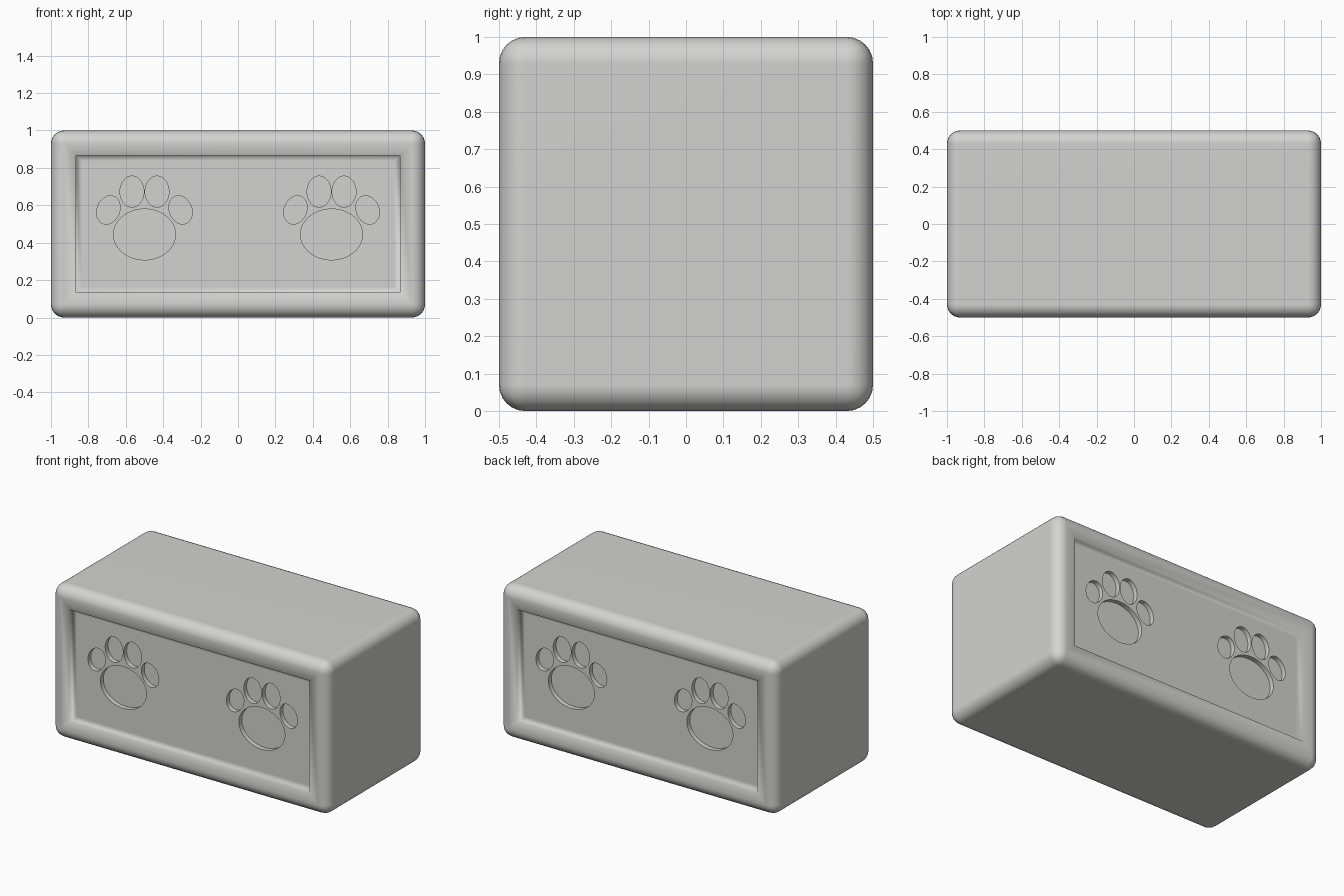
import bpy, bmesh, math
from mathutils import Matrix

if "Cube" in bpy.data.objects:
    bpy.data.objects.remove(bpy.data.objects["Cube"], do_unlink=True)

ROUND, RIM, PANEL_DEPTH, PAW_DEPTH = 0.07, 0.064, 0.032, 0.03

grey = bpy.data.materials.new("warm grey")
grey.use_nodes = True
colour = (0.65, 0.65, 0.635, 1)
grey.diffuse_color = colour
grey.node_tree.nodes["Principled BSDF"].inputs["Base Color"].default_value = colour


def make_object(name, bm):
    mesh = bpy.data.meshes.new(name)
    bm.to_mesh(mesh)
    bm.free()
    mesh.materials.append(grey)
    obj = bpy.data.objects.new(name, mesh)
    bpy.context.collection.objects.link(obj)
    return obj


# Rounded block
bm = bmesh.new()
bmesh.ops.create_cube(bm, size=1, matrix=Matrix.Translation((0, 0, 0.5)) @ Matrix.Diagonal((2, 1, 1, 1)))
bmesh.ops.bevel(bm, geom=bm.edges[:], offset=ROUND, segments=6, profile=0.5, affect='EDGES')

# Shallow sunken panel with a flat rim on the front and the back
for side in (-1, 1):
    face = next(f for f in bm.faces if f.normal.y * side > 0.99 and f.calc_area() > 1)
    bmesh.ops.inset_individual(bm, faces=[face], thickness=RIM, use_even_offset=True)
    bmesh.ops.inset_individual(bm, faces=[face], thickness=0.0001, use_even_offset=True)
    bmesh.ops.translate(bm, verts=face.verts[:], vec=(0, -side * PANEL_DEPTH, 0))
    # Narrow border that keeps the middle of the panel flat
    bmesh.ops.inset_individual(bm, faces=[face], thickness=0.03, use_even_offset=True)
bmesh.ops.recalc_face_normals(bm, faces=bm.faces[:])
block = make_object("block", bm)

# Paw shapes: x offset, height, half width, half height, lean in degrees
pads = [(0, 0.444, 0.166, 0.136, 0)]
for s in (-1, 1):
    pads += [(s * 0.067, 0.673, 0.064, 0.083, 0),
             (s * 0.193, 0.575, 0.060, 0.078, -s * 22)]

cut = bmesh.new()
floor = 0.5 - PANEL_DEPTH
for side in (-1, 1):
    for paw_x in (-0.5, 0.5):
        for x, z, rx, rz, lean in pads:
            m = (Matrix.Translation((paw_x + x, side * floor, z))
                 @ Matrix.Rotation(math.radians(lean), 4, 'Y')
                 @ Matrix.Diagonal((rx, 1, rz, 1))
                 @ Matrix.Rotation(math.pi / 2, 4, 'X'))
            bmesh.ops.create_cone(cut, cap_ends=True, segments=48, radius1=1, radius2=1,
                                  depth=2 * PAW_DEPTH, matrix=m)
bmesh.ops.recalc_face_normals(cut, faces=cut.faces[:])
cutter = make_object("paw_cutter", cut)
cutter.hide_render = True

# Press the paws into both panels
mod = block.modifiers.new("paws", 'BOOLEAN')
mod.operation, mod.solver, mod.object = 'DIFFERENCE', 'EXACT', cutter
bpy.context.view_layer.objects.active = block
block.select_set(True)
bpy.ops.object.modifier_apply(modifier=mod.name)
bpy.data.objects.remove(cutter, do_unlink=True)

# Soft rounding, rim and panel border, with crisp paw outlines
bm = bmesh.new()
bm.from_mesh(block.data)
for f in bm.faces:
    f.smooth = True
for e in bm.edges:
    on_paw = all(abs(v.co.y) < floor + 0.001 and abs(v.co.x) < 0.8 and 0.2 < v.co.z < 0.8 for v in e.verts)
    if on_paw and len(e.link_faces) == 2:
        e.smooth = e.calc_face_angle(0) < math.radians(40)
bm.to_mesh(block.data)
bm.free()

# Keep the broad faces flat beside the rounded edges
weighted = block.modifiers.new("flat_faces", 'WEIGHTED_NORMAL')
weighted.keep_sharp = True
